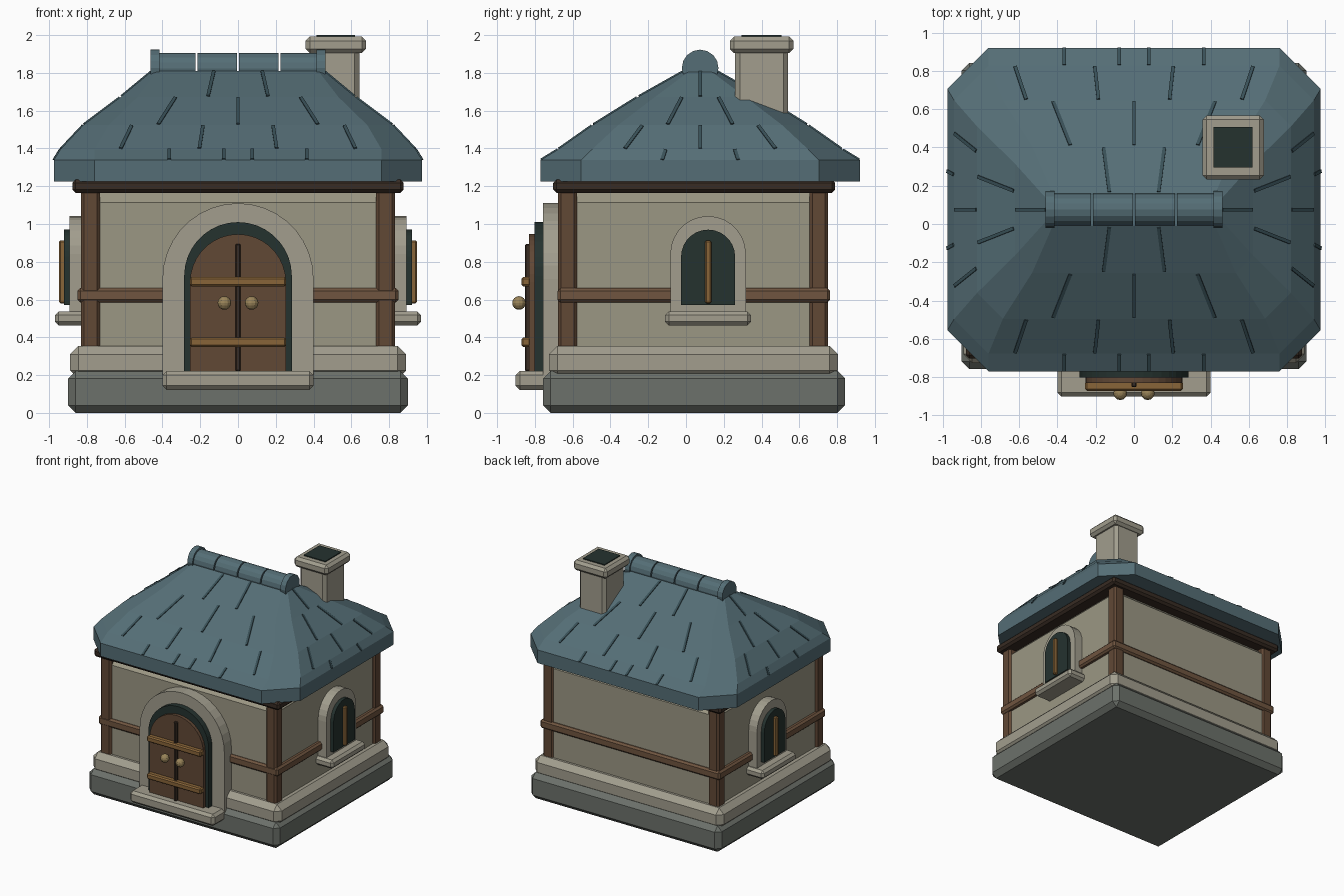
import bpy, bmesh, math
from mathutils import Vector, Matrix

if "Cube" in bpy.data.objects:
    bpy.data.objects.remove(bpy.data.objects["Cube"])


def material(name, r, g, b):
    m = bpy.data.materials.new(name)
    m.diffuse_color = (r, g, b, 1)
    m.use_nodes = True
    m.node_tree.nodes["Principled BSDF"].inputs["Base Color"].default_value = m.diffuse_color
    return m


CREAM = material("plaster", .33, .31, .23)
TRIM = material("pale_stone", .36, .34, .27)
STONE = material("grey_stone", .15, .165, .145)
WOOD = material("timber", .12, .065, .036)
BAND = material("light_timber", .16, .09, .05)
BEAM = material("dark_timber", .04, .025, .017)
DARK = material("recess", .018, .032, .028)
BRASS = material("brass", .25, .13, .04)
KNOB = material("knob_brass", .32, .23, .1)
ROOF = material("roof_slate", .09, .155, .18)
SEAM = material("roof_seam", .04, .08, .095)


def finish(name, bm, mat):
    bmesh.ops.recalc_face_normals(bm, faces=bm.faces)
    me = bpy.data.meshes.new(name)
    bm.to_mesh(me)
    bm.free()
    me.materials.append(mat)
    ob = bpy.data.objects.new(name, me)
    bpy.context.collection.objects.link(ob)
    return ob


def box(name, xs, ys, zs, mat, bevel=0.0):
    bm = bmesh.new()
    bmesh.ops.create_cube(bm, size=1)
    for v in bm.verts:
        v.co = [r[0] if c < 0 else r[1] for c, r in zip(v.co, (xs, ys, zs))]
    if bevel:
        bmesh.ops.bevel(bm, geom=bm.edges[:], offset=bevel, segments=1,
                        affect='EDGES', profile=0.5)
    return finish(name, bm, mat)


def arch(name, half, z0, spring, d0, d1, place, mat, n=14):
    """Round-topped slab; place(u, d, z) maps width/outward/height to the world."""
    prof = [(-half, z0), (half, z0)]
    prof += [(half * math.cos(math.pi * i / n), spring + half * math.sin(math.pi * i / n))
             for i in range(n + 1)]
    bm = bmesh.new()
    back, front = [[bm.verts.new(place(u, d, z)) for u, z in prof] for d in (d0, d1)]
    bm.faces.new(back)
    bm.faces.new(front)
    for i in range(len(prof)):
        j = (i + 1) % len(prof)
        bm.faces.new((back[i], back[j], front[j], front[i]))
    return finish(name, bm, mat)


def rod(name, x0, x1, r, y, z, mat, sides=16):
    bm = bmesh.new()
    bmesh.ops.create_cone(bm, cap_ends=True, segments=sides, radius1=r, radius2=r, depth=x1 - x0,
                          matrix=Matrix.Translation(((x0 + x1) / 2, y, z))
                          @ Matrix.Rotation(math.pi / 2, 4, 'Y'))
    return finish(name, bm, mat)


# Base and walls
box("foundation", (-.9, .9), (-.757, .842), (0, .222), STONE, .04)
box("plinth", (-.89, .89), (-.725, .805), (.18, .355), TRIM, .045)
box("walls", (-.815, .815), (-.66, .74), (.3, 1.165), CREAM, .05)
box("eave_beam", (-.877, .877), (-.703, .79), (1.165, 1.235), BEAM, .018)
box("timber_band", (-.85, .85), (-.68, .763), (.585, .66), BAND, .015)
for sx in (-1, 1):
    for label, ys in (("front", (-.677, -.577)), ("back", (.655, .752))):
        xs = sorted((sx * .73, sx * .832))
        box(f"{label}_post", xs, ys, (.33, 1.19), WOOD, .016)

# Door
front = lambda u, d, z: (u, -d, z)
arch("door_surround", .4, .2, .71, .6, .756, front, TRIM, 18)
arch("door_recess", .285, .21, .725, .7, .803, front, DARK, 18)
arch("door_leaf", .254, .215, .692, .75, .83, front, WOOD, 18)
box("door_gap", (-.014, .014), (-.852, -.8), (.22, .895), BEAM, .006)
for z in (.375, .694):
    box("door_strap", (-.255, .255), (-.872, -.82), (z - .025, z + .025), BRASS, .01)
for x in (-.072, .072):
    bm = bmesh.new()
    bmesh.ops.create_uvsphere(bm, u_segments=12, v_segments=8, radius=.036,
                              matrix=Matrix.Translation((x, -.884, .582)))
    finish("door_knob", bm, KNOB)
box("doorstep", (-.4, .4), (-.902, -.68), (.122, .222), TRIM, .022)

# Side windows
WY = .117
for s, label in ((-1, "left"), (1, "right")):
    side = lambda u, d, z, s=s: (s * d, WY + u, z)
    arch(label + "_window_surround", .2, .48, .842, .75, .893, side, TRIM)
    arch(label + "_window_recess", .143, .57, .827, .8, .922, side, DARK)
    box(label + "_window_bar", sorted((s * .9, s * .948)), (WY - .017, WY + .017),
        (.58, .913), BRASS, .008)
    box(label + "_window_sill", sorted((s * .78, s * .97)), (WY - .228, WY + .228),
        (.463, .537), TRIM, .02)

# Roof: stacked eight-sided rings (half x, half y, corner cut, z)
RY = .075
rings = [(.975, .845, .215, 1.225), (.975, .845, .215, 1.338), (.94, .752, .18, 1.395),
         (.82, .57, .135, 1.523), (.622, .33, .09, 1.672), (.455, .085, .03, 1.81)]
bm = bmesh.new()
loops = []
for hx, hy, c, z in rings:
    q = [(hx, hy - c), (hx - c, hy)]
    pts = q + [(-x, y) for x, y in q[::-1]]
    pts += [(-x, -y) for x, y in pts]
    loops.append([bm.verts.new((x, RY + y, z)) for x, y in pts])
for a, b in zip(loops, loops[1:]):
    for i in range(8):
        j = (i + 1) % 8
        bm.faces.new((a[i], a[j], b[j], b[i]))
bm.faces.new(loops[0])
bm.faces.new(loops[-1])
finish("roof", bm, ROOF)

# Slate seams, staggered course by course on all four slopes
bm = bmesh.new()


def seam(p, q, normal_hint):
    p, q = Vector(p), Vector(q)
    y = (q - p).normalized()
    x = y.cross(Vector(normal_hint)).normalized()
    frame = Matrix((x, y, x.cross(y))).transposed().to_4x4()
    bmesh.ops.create_cube(bm, size=1, matrix=Matrix.Translation((p + q) / 2) @ frame
                          @ Matrix.Diagonal((.018, (q - p).length * .94, .014, 1)))


long_fr = [(-.48, -.1, .1, .48), (-.82, -.27, .27, .82), (-.62, 0, .62), (-.3, .3)]
short_fr = [(-.32, .32), (-.7, 0, .7), (-.4, .4), (0,)]
for k in range(4):
    a, b = rings[k + 1], rings[k + 2]
    for s in (-1, 1):
        for f in long_fr[k]:
            seam(*[(f * (h[0] - h[2]), RY + s * h[1], h[3]) for h in (a, b)], (0, s, 1))
        for f in short_fr[k]:
            seam(*[(s * h[0], RY + f * (h[1] - h[2]), h[3]) for h in (a, b)], (s, 0, 1))
finish("roof_seams", bm, SEAM)

# Ridge tiles and end caps
for i in range(4):
    x = -.44 + i * .22
    rod("ridge_tile", x + .005, x + .215, .084, RY, 1.822, ROOF)
for s in (-1, 1):
    rod("ridge_end", *sorted((s * .415, s * .463)), .097, RY, 1.826, ROOF)

# Chimney
CX, CY = .518, .4
box("chimney_shaft", (CX - .125, CX + .125), (CY - .14, CY + .14), (1.45, 1.93), TRIM, .025)
box("chimney_cap", (CX - .16, CX + .16), (CY - .168, CY + .168), (1.905, 1.992), TRIM, .022)
box("chimney_flue", (CX - .102, CX + .102), (CY - .106, CY + .106), (1.95, 2.0), DARK)
